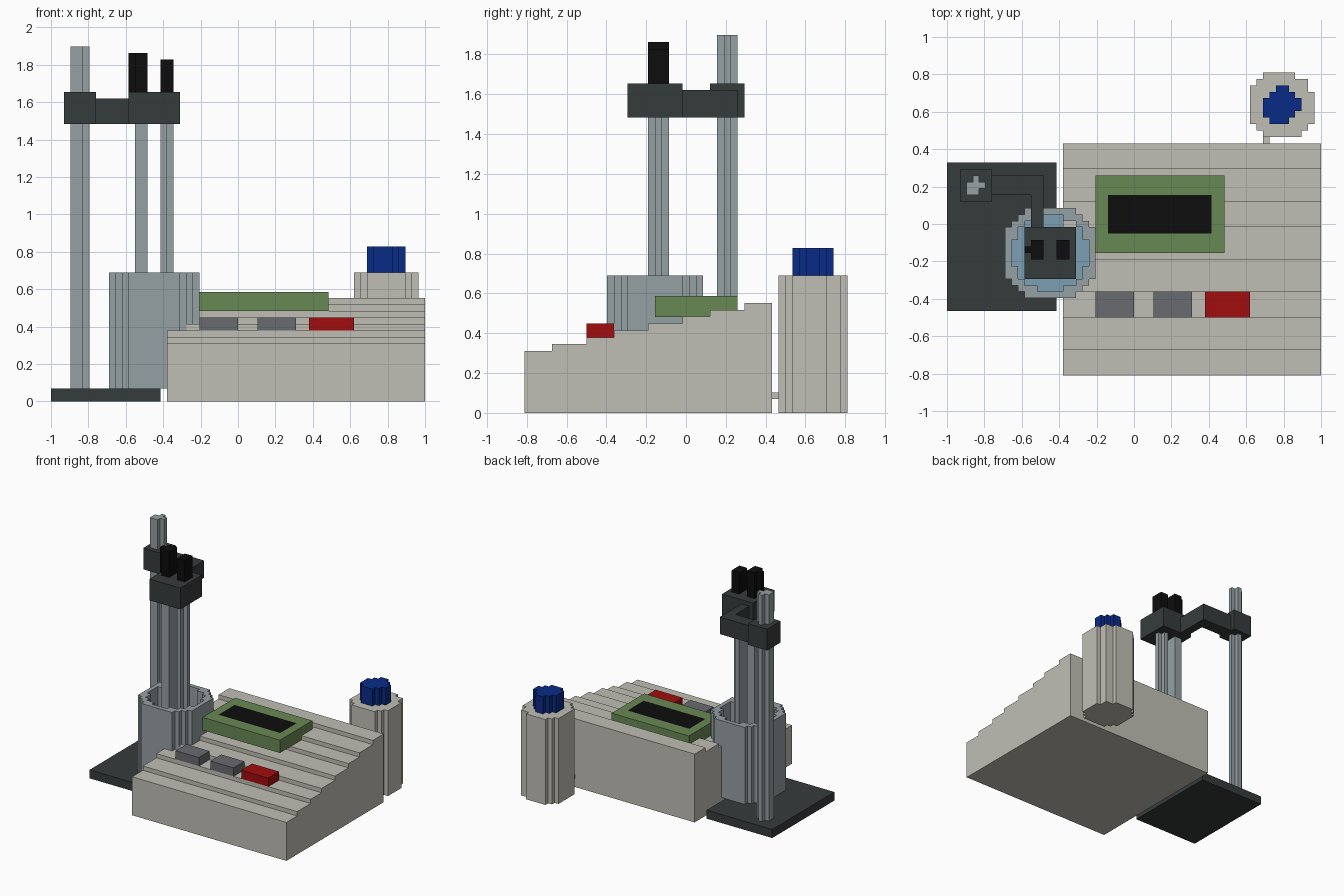
import bpy
import bmesh
from mathutils import Vector

if "Cube" in bpy.data.objects:
    bpy.data.objects.remove(bpy.data.objects["Cube"], do_unlink=True)

U = 2 / 58                            # edge of one block
ORIGIN = Vector((-29, -23.5, 0))      # block grid corner, in blocks


def material(name, r, g, b):
    m = bpy.data.materials.new(name)
    m.use_nodes = True
    m.diffuse_color = (r, g, b, 1)
    m.node_tree.nodes["Principled BSDF"].inputs["Base Color"].default_value = (r, g, b, 1)
    return m


BEIGE = material("beige casing", 0.53, 0.52, 0.46)
STEEL = material("blue grey glass", 0.30, 0.35, 0.37)
LIQUID = material("pale blue liquid", 0.20, 0.35, 0.46)
DARK = material("dark slate", 0.036, 0.044, 0.045)
GREEN = material("screen green", 0.14, 0.25, 0.09)
GREY = material("button grey", 0.14, 0.147, 0.16)
RED = material("button red", 0.36, 0.004, 0.004)
BLUE = material("cap blue", 0.003, 0.024, 0.242)
BLACK = material("black", 0.004, 0.004, 0.004)


def rect(x0, x1, y0, y1):
    """Set of grid cells in a rectangle."""
    return {(x, y) for x in range(x0, x1) for y in range(y0, y1)}


def disc(cx, cy, r2):
    """Set of grid cells whose centres lie in a circle of squared radius r2."""
    return {(x, y) for x in range(58) for y in range(47)
            if (x + 0.5 - cx) ** 2 + (y + 0.5 - cy) ** 2 <= r2}


def blocks(name, mat, *layers):
    """One object from layers of (cells, bottom, top), each extruded upward."""
    bm = bmesh.new()
    for cells, z0, z1 in layers:
        corners = {}

        def vert(x, y):
            if (x, y) not in corners:
                corners[x, y] = bm.verts.new((ORIGIN + Vector((x, y, z0))) * U)
            return corners[x, y]

        faces = [bm.faces.new((vert(x, y), vert(x, y + 1), vert(x + 1, y + 1), vert(x + 1, y)))
                 for x, y in sorted(cells)]
        new = bmesh.ops.extrude_face_region(bm, geom=faces, use_keep_orig=True)["geom"]
        bmesh.ops.translate(bm, vec=(0, 0, (z1 - z0) * U),
                            verts=[g for g in new if isinstance(g, bmesh.types.BMVert)])
    bmesh.ops.recalc_face_normals(bm, faces=bm.faces)
    mesh = bpy.data.meshes.new(name)
    bm.to_mesh(mesh)
    bm.free()
    mesh.materials.append(mat)
    obj = bpy.data.objects.new(name, mesh)
    bpy.context.collection.objects.link(obj)
    return obj


# Beaker with a thin wall, a floor and liquid
outer = disc(16, 19, 56)
inner = disc(16, 19, 36)
LEVEL = 13
blocks("beaker_wall", STEEL, (outer - inner, 2, 20))
blocks("beaker_floor", STEEL, (inner, 2, 3))
blocks("beaker_liquid", LIQUID, (inner, 3, LEVEL))

# Stepped console, cut away where the beaker stands in it
edges = [0, 4, 9, 13, 18, 23, 27, 32, 36]
layers = [(rect(18, 58, 0, 36), 0, 2)]
for i, (y0, y1) in enumerate(zip(edges, edges[1:])):
    top = 9 + i
    step = rect(18, 58, y0, y1)
    layers.append((step - outer, 2, top))
    if top > LEVEL and step & inner:
        layers.append((step & inner, LEVEL, top))
blocks("console", BEIGE, *layers)

# Display and buttons
window = rect(25, 41, 22, 28)
blocks("display_frame", GREEN, (rect(23, 43, 19, 31) - window, 14, 17))
blocks("display_screen", BLACK, (window, 14, 17))
for name, mat, x0, x1 in (("left_button", GREY, 23, 29), ("middle_button", GREY, 32, 38),
                          ("red_button", RED, 40, 47)):
    blocks(name, mat, (rect(x0, x1, 9, 13), 11, 13))

# Stand: foot, pole, clamp, angled arm and holder
blocks("stand_foot", DARK, (rect(0, 17, 10, 33), 0, 2))
blocks("stand_pole", STEEL, (disc(4.3, 29.3, 1.5), 2, 55))
blocks("pole_clamp", DARK, (rect(2, 7, 27, 32), 43, 48))
blocks("arm", DARK, (rect(7, 15, 28, 31) | rect(13, 15, 23, 31), 43, 47))
blocks("probe_holder", DARK, (rect(12, 20, 15, 23), 43, 48))

# Two probes dipping into the beaker, with black caps
blocks("thick_probe", STEEL, (rect(13, 15, 18, 21), 4, 43))
blocks("thin_probe", STEEL, (disc(17.8, 19.5, 1.2), 4, 43))
blocks("thick_probe_cap", BLACK, (disc(13.9, 19.5, 2), 48, 54))
blocks("thin_probe_cap", BLACK, (rect(17, 19, 18, 21), 48, 53))

# Bottle behind the console, with a cap and a short hose
blocks("bottle", BEIGE, (disc(51.9, 41.9, 27.5), 0, 20))
blocks("bottle_cap", BLUE, (disc(51.9, 41.9, 8), 20, 24))
blocks("hose", BEIGE, (rect(49, 50, 36, 37), 2, 3))
